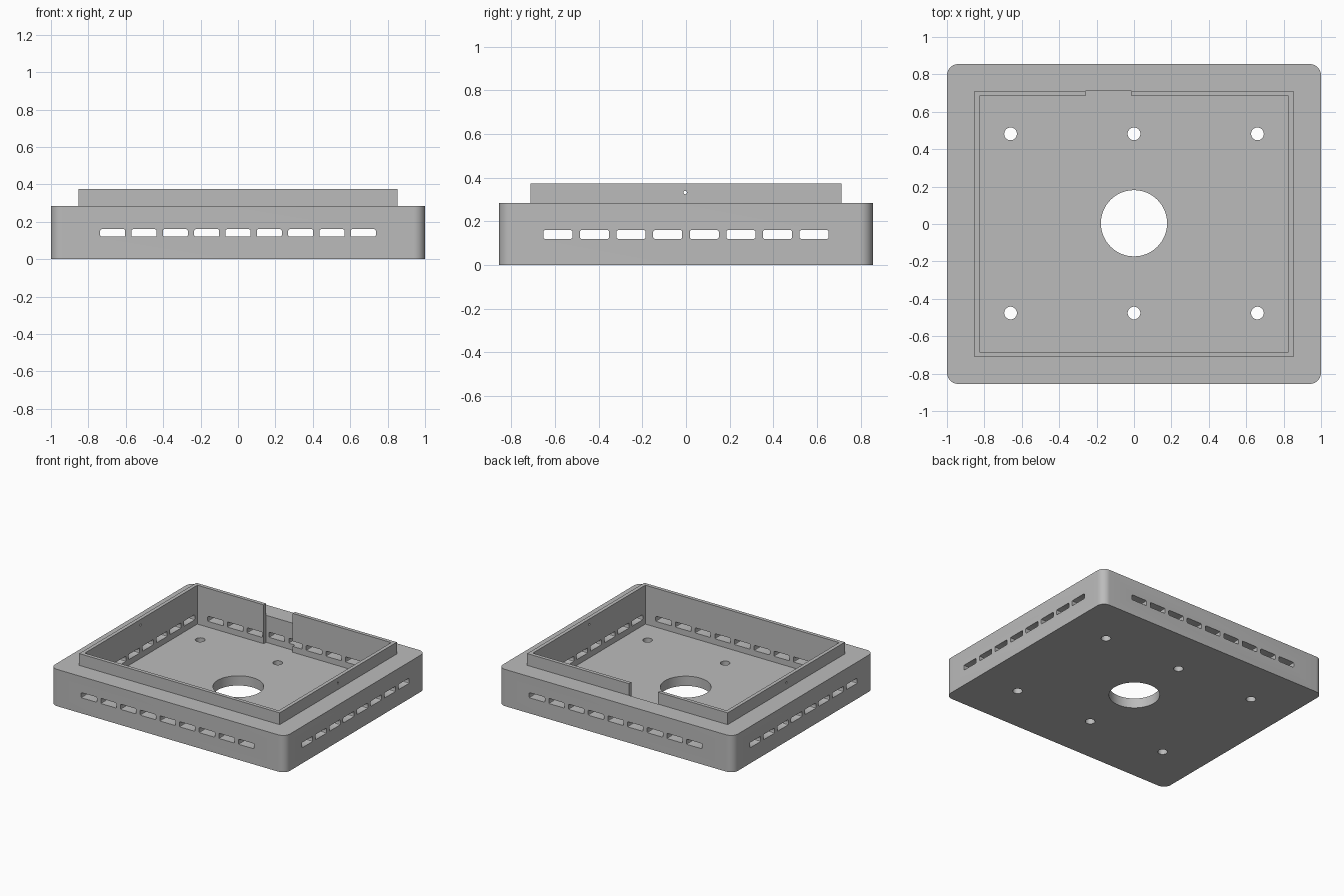
import bpy, bmesh, math
from mathutils import Matrix

if "Cube" in bpy.data.objects:
    bpy.data.objects.remove(bpy.data.objects["Cube"], do_unlink=True)

grey = bpy.data.materials.new("mid grey")
grey.use_nodes = True
grey.diffuse_color = (0.5, 0.5, 0.5, 1)
grey.node_tree.nodes["Principled BSDF"].inputs["Base Color"].default_value = (0.5, 0.5, 0.5, 1)

# Main sizes
FLOOR, DECK, TOP = 0.075, 0.283, 0.374
RX, RY, WALL = 0.853, 0.712, 0.028


def rounded(w, h, r, steps):
    """Outline of a rounded rectangle with half sizes w and h."""
    pts = []
    for i, (sx, sy) in enumerate([(1, 1), (-1, 1), (-1, -1), (1, -1)]):
        for k in range(steps + 1):
            a = math.pi / 2 * (i + k / steps)
            pts.append((sx * (w - r) + r * math.cos(a), sy * (h - r) + r * math.sin(a)))
    return pts


def rect(w, h):
    return [(w, h), (-w, h), (-w, -h), (w, -h)]


def circle(r, n):
    return [(r * math.cos(math.tau * k / n), r * math.sin(math.tau * k / n)) for k in range(n)]


def add_prism(bm, outline, z0, z1, matrix=Matrix()):
    low = [bm.verts.new(matrix @ Matrix.Translation((x, y, z0)).translation) for x, y in outline]
    high = [bm.verts.new(matrix @ Matrix.Translation((x, y, z1)).translation) for x, y in outline]
    bm.faces.new(low[::-1])
    bm.faces.new(high)
    n = len(outline)
    for i in range(n):
        j = (i + 1) % n
        bm.faces.new((low[i], low[j], high[j], high[i]))


def make(name, prisms):
    bm = bmesh.new()
    for p in prisms:
        add_prism(bm, *p)
    bmesh.ops.recalc_face_normals(bm, faces=bm.faces)
    mesh = bpy.data.meshes.new(name)
    bm.to_mesh(mesh)
    bm.free()
    mesh.materials.append(grey)
    ob = bpy.data.objects.new(name, mesh)
    bpy.context.collection.objects.link(ob)
    return ob


def cut(ob, cutters):
    """Subtract each cutter and apply."""
    bpy.ops.object.select_all(action="DESELECT")
    ob.select_set(True)
    bpy.context.view_layer.objects.active = ob
    for c in cutters:
        mod = ob.modifiers.new("cut", "BOOLEAN")
        mod.operation, mod.solver, mod.object = "DIFFERENCE", "EXACT", c
        bpy.ops.object.modifier_apply(modifier=mod.name)
    bpy.ops.object.shade_smooth_by_angle(angle=math.radians(30))


# Vent slots run straight through opposite walls
slot = rounded(0.0665, 0.02, 0.007, 2)
along_y = Matrix.Rotation(math.pi / 2, 4, "X")
along_x = Matrix.Rotation(math.pi / 2, 4, "Z") @ along_y


def slot_row(name, count, turn, shift):
    row = []
    for i in range(count):
        pos = shift * ((i - (count - 1) / 2) * 0.1675)
        pos.z = 0.14
        row.append((slot, -1.2, 1.2, Matrix.Translation(pos) @ turn))
    return make(name, row)


front_slots = slot_row("front_slot_cutter", 9, along_y, Matrix.Translation((1, 0, 0)).translation)
side_slots = slot_row("side_slot_cutter", 8, along_x, Matrix.Translation((0, 1, 0)).translation)

# Floor openings: one large, six small
openings = [(circle(0.177, 64), -0.1, 0.2, Matrix.Translation((0, 0.004, 0)))]
for x in (-0.66, 0, 0.66):
    for y in (-0.476, 0.482):
        openings.append((circle(0.034, 32), -0.1, 0.2, Matrix.Translation((x, y, 0))))
floor_holes = make("floor_hole_cutter", openings)

# Cavity, rim interior, cable notch and side pin hole
cavity = make("cavity_cutter", [(rect(RX, RY), FLOOR, 0.6)])
interior = make("interior_cutter", [(rect(RX - WALL, RY - WALL), -0.1, 0.6)])
notch = make("notch_cutter", [(rect(0.1235, 0.1), -0.1, 0.6, Matrix.Translation((-0.1365, RY, 0)))])
pin_hole = make("pin_hole_cutter", [(circle(0.008, 16), -1.2, 1.2,
                Matrix.Translation((0, -0.004, 0.332)) @ along_x)])

# Base tray with thick rounded walls
base = make("base_tray", [(rounded(1, 0.855, 0.06, 10), 0, DECK)])
cut(base, [cavity, floor_holes, front_slots, side_slots])

# Thin raised rim standing inside the tray
rim = make("rim_wall", [(rect(RX, RY), FLOOR, TOP)])
cut(rim, [interior, notch, front_slots, side_slots, pin_hole])

for c in (front_slots, side_slots, floor_holes, cavity, interior, notch, pin_hole):
    bpy.data.objects.remove(c, do_unlink=True)
